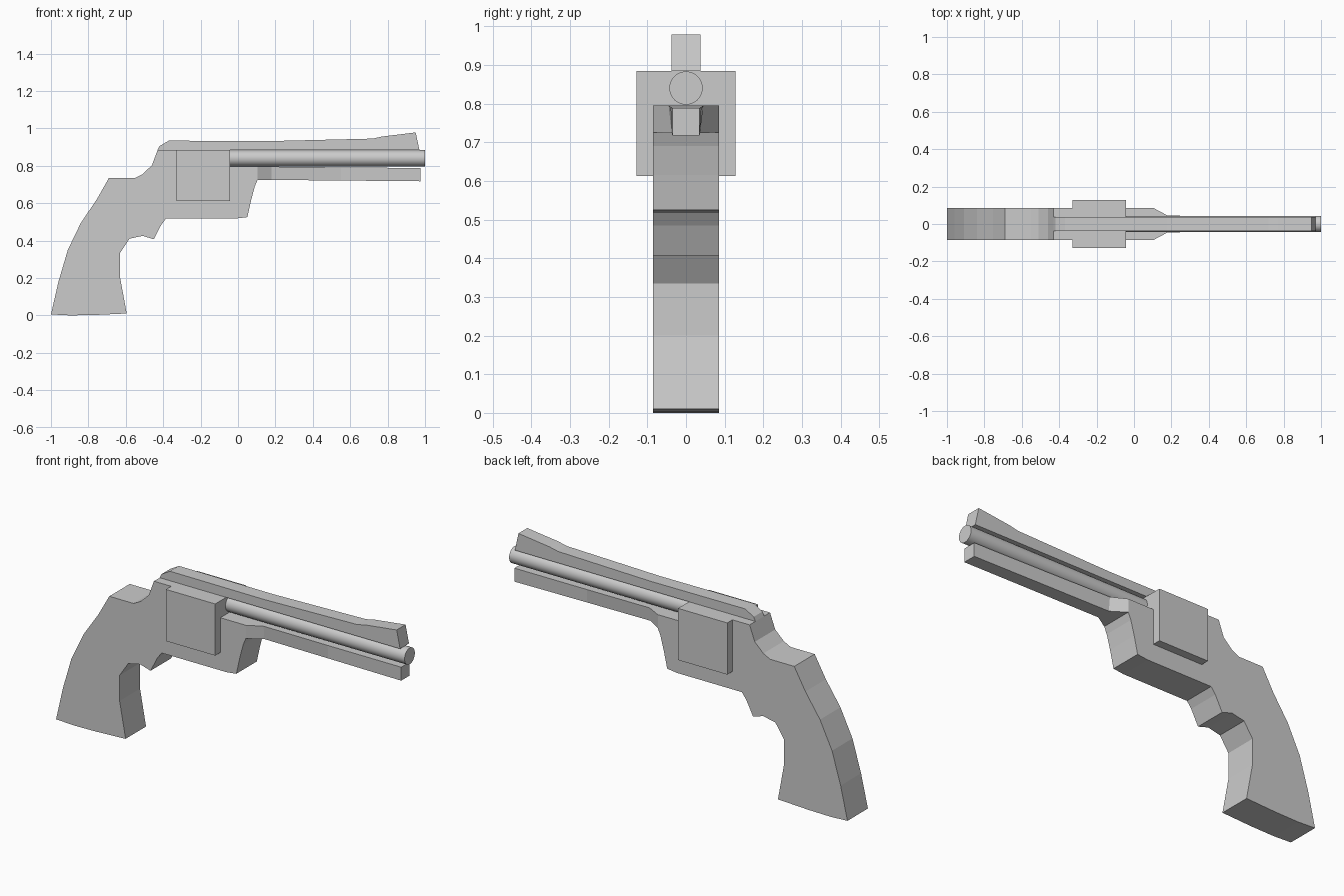
import bpy, bmesh, math

if "Cube" in bpy.data.objects:
    bpy.data.objects.remove(bpy.data.objects["Cube"])


def add_object(name, bm):
    bmesh.ops.recalc_face_normals(bm, faces=bm.faces)
    mesh = bpy.data.meshes.new(name)
    bm.to_mesh(mesh)
    bm.free()
    obj = bpy.data.objects.new(name, mesh)
    bpy.context.collection.objects.link(obj)
    return obj


def loft(name, rings):
    """Skin a list of equal-length vertex rings and cap both ends."""
    bm = bmesh.new()
    loops = [[bm.verts.new(p) for p in ring] for ring in rings]
    for a, b in zip(loops, loops[1:]):
        for i in range(len(a)):
            j = (i + 1) % len(a)
            bm.faces.new((a[i], a[j], b[j], b[i]))
    bm.faces.new(loops[0])
    bm.faces.new(loops[-1])
    return add_object(name, bm)


def slab(name, profile, half):
    """Extrude a side (x, z) profile across y."""
    return loft(name, [[(x, y, z) for x, z in profile] for y in (-half, half)])


# Grip and frame in one side profile
slab("grip_and_frame", [
    (-1, 0.005), (-0.96, 0.18), (-0.91, 0.35), (-0.84, 0.495), (-0.755, 0.62),
    (-0.69, 0.735), (-0.55, 0.735), (-0.51, 0.755), (-0.46, 0.803),
    (-0.43, 0.884), (-0.32, 0.884), (-0.32, 0.795), (0.105, 0.795),
    (0.105, 0.725), (0.09, 0.69), (0.07, 0.615), (0.05, 0.525),
    (-0.01, 0.518), (-0.385, 0.518), (-0.41, 0.485), (-0.45, 0.407),
    (-0.51, 0.425), (-0.58, 0.41), (-0.63, 0.335), (-0.63, 0.20),
    (-0.595, 0.01), (-0.77, 0.002), (-0.90, 0.0)], 0.085)

# Square drum block
slab("drum_block", [(-0.33, 0.612), (-0.043, 0.612),
                    (-0.043, 0.884), (-0.33, 0.884)], 0.128)

# Top rib with raised front sight
slab("top_rib", [
    (-0.43, 0.884), (-0.42, 0.905), (-0.37, 0.934), (0.18, 0.932),
    (0.72, 0.945), (0.77, 0.956), (0.95, 0.978), (0.97, 0.884)], 0.037)

# Under-barrel lug, tapering from the frame: x, top z, bottom z, half widths
sections = [(0.105, 0.795, 0.725, 0.085, 0.085),
            (0.18, 0.795, 0.724, 0.045, 0.037),
            (0.55, 0.791, 0.721, 0.040, 0.036),
            (0.975, 0.788, 0.717, 0.035, 0.035)]
loft("under_lug", [[(x, -t, zt), (x, t, zt), (x, b, zb), (x, -b, zb)]
                   for x, zt, zb, t, b in sections])

# Round barrel
bpy.ops.mesh.primitive_cylinder_add(vertices=32, radius=0.043, depth=1.05,
                                    location=(0.475, 0, 0.84),
                                    rotation=(0, math.pi / 2, 0))
barrel = bpy.context.object
barrel.name = "barrel"
bpy.ops.object.shade_smooth_by_angle(angle=math.radians(30))
